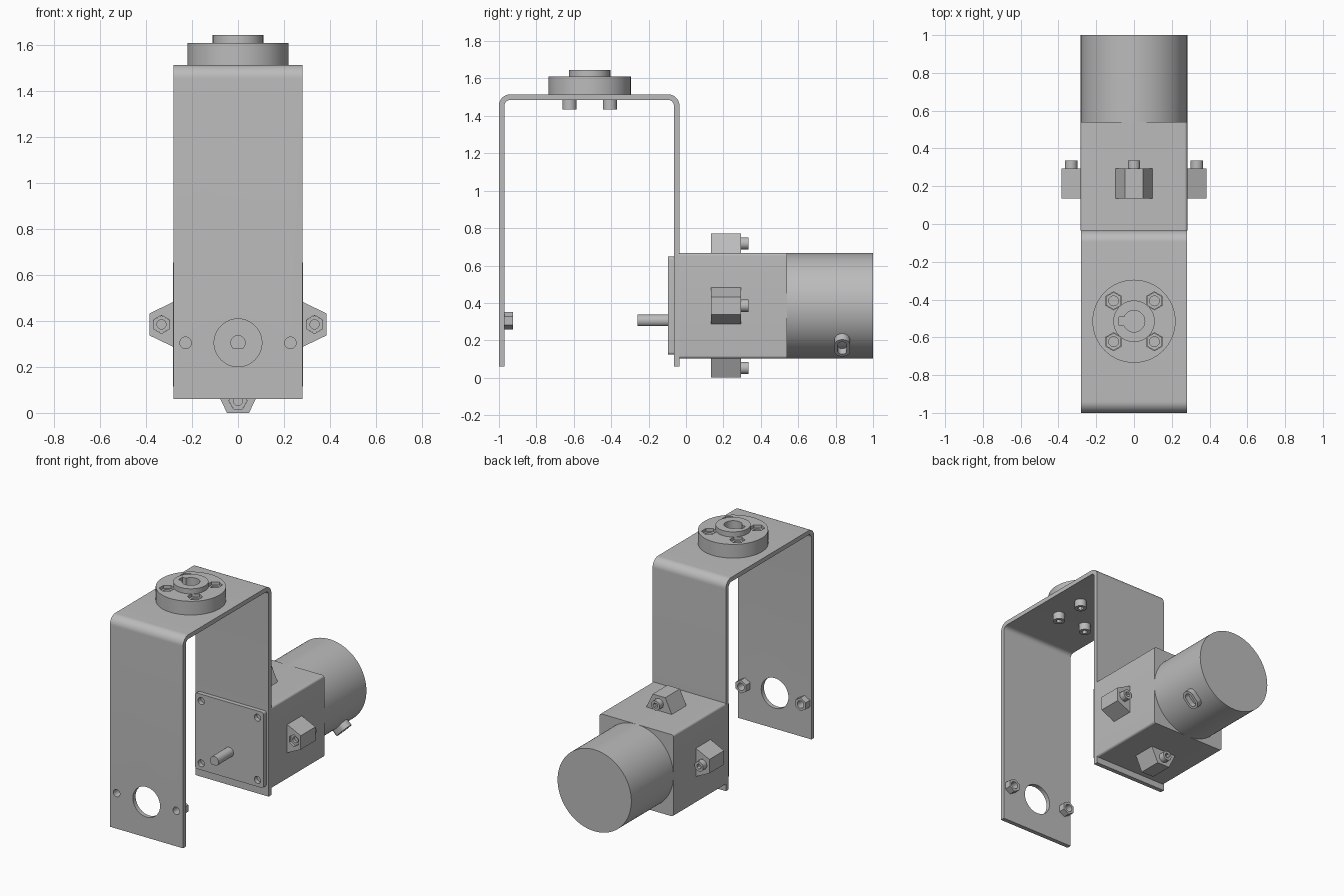
import bpy, bmesh
from math import sin, cos, pi, asin
from mathutils import Matrix, Vector

if "Cube" in bpy.data.objects:
    bpy.data.objects.remove(bpy.data.objects["Cube"])

grey = bpy.data.materials.new("plain grey")
grey.use_nodes = True
colour = (0.5, 0.5, 0.5, 1)
grey.diffuse_color = colour
grey.node_tree.nodes["Principled BSDF"].inputs["Base Color"].default_value = colour

X, Y, Z = Vector((1, 0, 0)), Vector((0, 1, 0)), Vector((0, 0, 1))
AXIS = 0.385    # height of the motor axis
SHAFT = 0.305   # height of the offset output shaft
HUB_Y = -0.515


def arc(u, v, r, start, end, n=12):
    return [(u + r * cos(start + (end - start) * i / n),
             v + r * sin(start + (end - start) * i / n)) for i in range(n + 1)]


def circle(r, u=0, v=0, n=48):
    return arc(u, v, r, pi / 2, 2.5 * pi, n)[:-1]


def hexagon(r, u=0, v=0):
    return circle(r, u, v, 6)


def rounded_rect(a, b, r):
    corners = ((a - r, b - r), (r - a, b - r), (r - a, r - b), (a - r, r - b))
    pts = []
    for k, (u, v) in enumerate(corners):
        pts += arc(u, v, r, k * pi / 2, (k + 1) * pi / 2, 8)
    return pts


def extrude(name, loops, start, end, frame=(X, Z, Y), origin=(0, 0, 0)):
    """Extrude a filled outline (first loop) with holes (other loops)."""
    curve = bpy.data.curves.new(name, 'CURVE')
    curve.dimensions = '2D'
    curve.fill_mode = 'BOTH'
    curve.extrude = (end - start) / 2
    for loop in loops:
        spline = curve.splines.new('POLY')
        spline.points.add(len(loop) - 1)
        for p, (u, v) in zip(spline.points, loop):
            p.co = (u, v, 0, 1)
        spline.use_cyclic_u = True
    temp = bpy.data.objects.new("outline", curve)
    bpy.context.collection.objects.link(temp)
    bpy.context.view_layer.update()
    graph = bpy.context.evaluated_depsgraph_get()
    mesh = bpy.data.meshes.new_from_object(temp.evaluated_get(graph))
    bpy.data.objects.remove(temp)
    # move into the given frame and close the solid
    bm = bmesh.new()
    bm.from_mesh(mesh)
    u, v, w = frame
    base = Vector(origin) + w * (start + end) / 2
    place = Matrix((u, v, w)).transposed().to_4x4()
    place.translation = base
    bm.transform(place)
    bmesh.ops.remove_doubles(bm, verts=bm.verts, dist=0.0002)
    bmesh.ops.recalc_face_normals(bm, faces=bm.faces)
    bm.to_mesh(mesh)
    bm.free()
    mesh.materials.clear()
    mesh.materials.append(grey)
    ob = bpy.data.objects.new(name, mesh)
    bpy.context.collection.objects.link(ob)
    smooth(ob)
    return ob


def smooth(ob):
    bpy.ops.object.select_all(action='DESELECT')
    ob.select_set(True)
    bpy.context.view_layer.objects.active = ob
    bpy.ops.object.shade_smooth_by_angle(angle=pi / 6)


def drill(ob, loop):
    """Cut a hole along y through the front leg."""
    cutter = extrude("cutter", [loop], -1.1, -0.9)
    cutter.hide_render = True
    mod = ob.modifiers.new("hole", 'BOOLEAN')
    mod.operation = 'DIFFERENCE'
    mod.solver = 'EXACT'
    mod.object = cutter
    bpy.context.view_layer.objects.active = ob
    bpy.ops.object.modifier_apply(modifier=mod.name)
    bpy.data.objects.remove(cutter)


# Bent sheet bracket
front, back, bend = -0.94, -0.095, 1.455
profile = ([(-1, 0.06)] + arc(front, bend, 0.06, pi, pi / 2)
           + arc(back, bend, 0.06, pi / 2, 0) + [(-0.035, 0.06), (-0.065, 0.06)]
           + arc(back, bend, 0.03, 0, pi / 2) + arc(front, bend, 0.03, pi / 2, pi)
           + [(-0.97, 0.06)])
bracket = extrude("bracket", [profile], -0.28, 0.28, (Y, Z, X))
drill(bracket, circle(0.104, 0, SHAFT))
for side, name in ((1, "left"), (-1, "right")):
    u = side * 0.228
    drill(bracket, circle(0.025, u, SHAFT, 24))
    extrude(name + "_leg_nut", [hexagon(0.046, u, SHAFT), circle(0.025, u, SHAFT, 24)],
            -0.97, -0.925)
smooth(bracket)

# Keyed hub on top of the bracket
half_key = 0.022
gap = asin(half_key / 0.057)
bore = arc(0, 0, 0.057, gap - pi, pi - gap, 40) + [(-0.08, half_key), (-0.08, -half_key)]
bolts = [(a * 0.108, b * 0.108) for a in (-1, 1) for b in (-1, 1)]
flat = (X, Y, Z)
hub_at = (0, HUB_Y, 0)
extrude("hub_flange", [circle(0.22, n=64), bore] + [hexagon(0.048, *p) for p in bolts],
        1.515, 1.61, flat, hub_at)
extrude("hub_boss", [circle(0.11), bore], 1.61, 1.645, flat, hub_at)
for i, p in enumerate(bolts):
    extrude(f"hub_nut_{i}", [hexagon(0.046, *p), circle(0.026, *p, 24)],
            1.515, 1.59, flat, hub_at)
    extrude(f"hub_screw_head_{i}", [circle(0.038, *p, 32), hexagon(0.02, *p)],
            1.435, 1.486, flat, hub_at)

# Gearbox, mounting plate, output shaft and motor
on_axis = (0, 0, AXIS)
extrude("gearbox", [rounded_rect(0.282, 0.282, 0.015)], -0.035, 0.54, origin=on_axis)
corners = [(a * 0.215, b * 0.215) for a in (-1, 1) for b in (-1, 1)]
extrude("mounting_plate", [rounded_rect(0.262, 0.262, 0.015)]
        + [circle(0.024, *p, 24) for p in corners], -0.095, -0.065, origin=on_axis)
d_shape = [(u, max(v, -0.028)) for u, v in circle(0.033)]
extrude("output_shaft", [d_shape], -0.26, -0.07, origin=(0, 0, SHAFT))
extrude("motor_can", [circle(0.282, n=96)], 0.54, 1.0, origin=on_axis)

# Slotted cable outlet on the lower left of the motor
out, across = (X - Z).normalized(), (X + Z).normalized()
extrude("cable_outlet", [rounded_rect(0.042, 0.064, 0.0415), rounded_rect(0.024, 0.046, 0.0235)],
        0.24, 0.32, (Y, across, out), (0, 0.835, AXIS))

# Four clamp lugs around the gearbox, each with a nut and a socket screw
for k, name in enumerate(("left", "top", "right", "bottom")):
    a = k * pi / 2
    frame = (Vector((cos(a), 0, sin(a))), Vector((-sin(a), 0, cos(a))), Y)
    mid = 0.333
    lug = [(0.281, -0.098), (0.385, -0.048), (0.385, 0.048), (0.281, 0.098)]
    extrude(name + "_lug", [lug, hexagon(0.04, mid)], 0.135, 0.295, frame, on_axis)
    extrude(name + "_lug_nut", [hexagon(0.0395, mid), circle(0.02, mid, 0, 24)],
            0.15, 0.294, frame, on_axis)
    extrude(name + "_lug_screw_head", [circle(0.033, mid, 0, 32), hexagon(0.018, mid)],
            0.294, 0.335, frame, on_axis)
    extrude(name + "_lug_screw_shank", [circle(0.0202, mid, 0, 24)], 0.17, 0.31, frame, on_axis)
